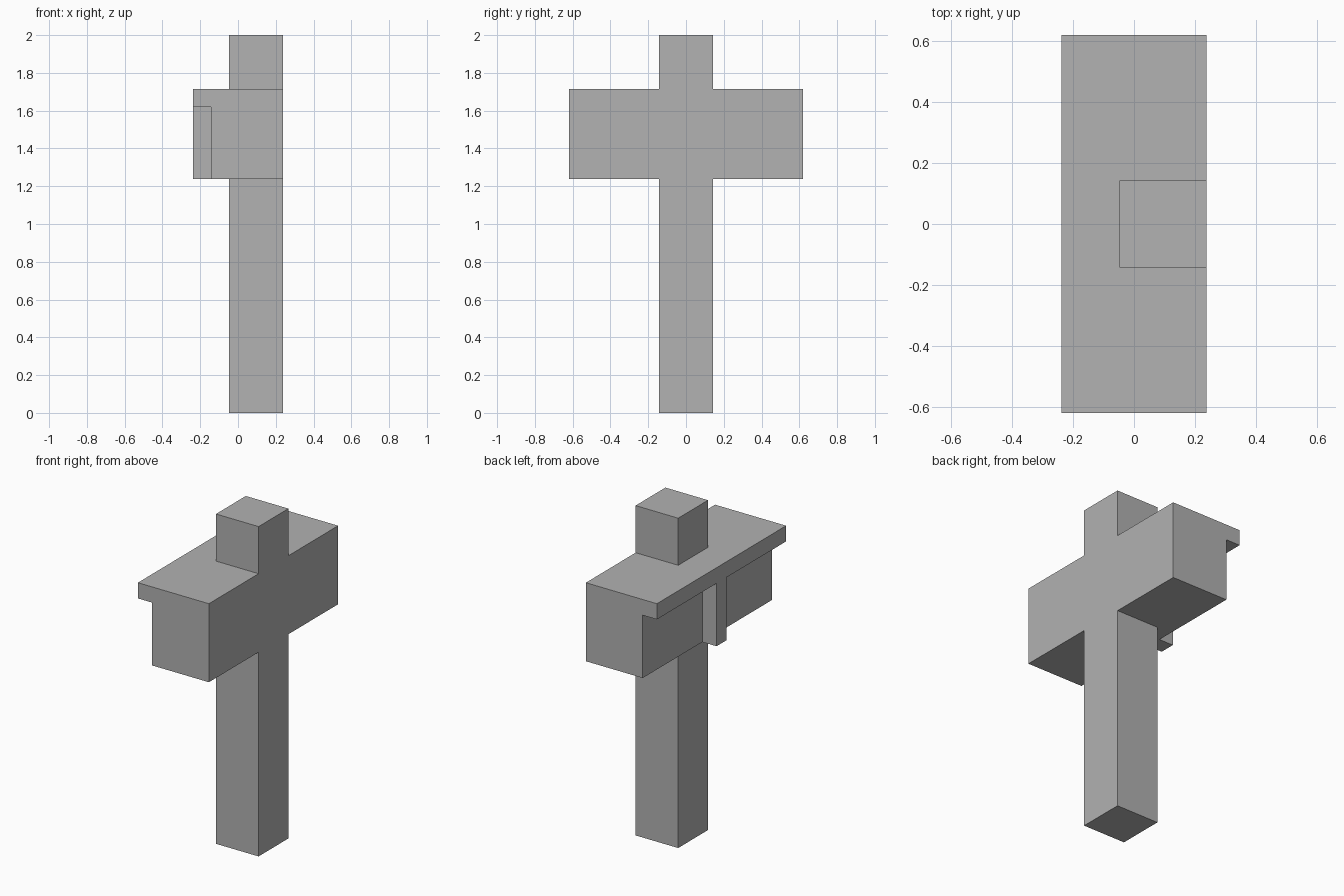
import bpy
import bmesh
import math
from mathutils import Vector

cube = bpy.data.objects.get("Cube")
if cube:
    bpy.data.objects.remove(cube, do_unlink=True)

U = 2 / 21          # building module: the post is 21 modules tall
BACK, FRONT = -2.5 * U, 2.5 * U

grey = bpy.data.materials.new("plain grey")
grey.use_nodes = True
colour = (0.445, 0.445, 0.445, 1)
grey.diffuse_color = colour
grey.node_tree.nodes["Principled BSDF"].inputs["Base Color"].default_value = colour


def finish(name, bm):
    mesh = bpy.data.meshes.new(name)
    bmesh.ops.recalc_face_normals(bm, faces=bm.faces)
    bm.to_mesh(mesh)
    bm.free()
    mesh.materials.append(grey)
    obj = bpy.data.objects.new(name, mesh)
    bpy.context.collection.objects.link(obj)
    return obj


def extrude_profile(name, profile, half_width):
    """Extrude an x-z outline symmetrically along y."""
    bm = bmesh.new()
    face = bm.faces.new([bm.verts.new((x, -half_width, z)) for x, z in profile])
    grown = bmesh.ops.extrude_face_region(bm, geom=[face])["geom"]
    verts = [v for v in grown if isinstance(v, bmesh.types.BMVert)]
    bmesh.ops.translate(bm, verts=verts, vec=Vector((0, 2 * half_width, 0)))
    return finish(name, bm)


def rectangle(x0, x1, z0, z1):
    return [(x0, z0), (x1, z0), (x1, z1), (x0, z1)]


# Crossbeam with an overhanging lip along its rear top edge
low, lip, top = 13 * U, 17 * U, 18 * U
inner = BACK + U
crossbeam = extrude_profile("crossbeam", [
    (inner, low), (FRONT, low), (FRONT, top),
    (BACK, top), (BACK, lip), (inner, lip)], 6.5 * U)

# Square upright, flush with the face of the crossbeam
post = extrude_profile("post", rectangle(FRONT - 3 * U, FRONT, 0, 21 * U), 1.5 * U)

# Narrow rib under the lip, let into the beam so the union is clean
rib = extrude_profile("rib", rectangle(BACK, inner + U, low, lip + U / 2), 0.5 * U)

# Weld the parts into one solid
for part in (post, rib):
    union = crossbeam.modifiers.new("union " + part.name, 'BOOLEAN')
    union.operation = 'UNION'
    union.solver = 'EXACT'
    union.object = part
bpy.context.view_layer.update()
graph = bpy.context.evaluated_depsgraph_get()
bm = bmesh.new()
bm.from_mesh(crossbeam.evaluated_get(graph).to_mesh())
bmesh.ops.remove_doubles(bm, verts=bm.verts, dist=0.0001)
bmesh.ops.dissolve_limit(bm, angle_limit=math.radians(1),
                         verts=bm.verts, edges=bm.edges)
for part in (crossbeam, post, rib):
    bpy.data.objects.remove(part, do_unlink=True)
finish("post_and_crossbeam", bm)
